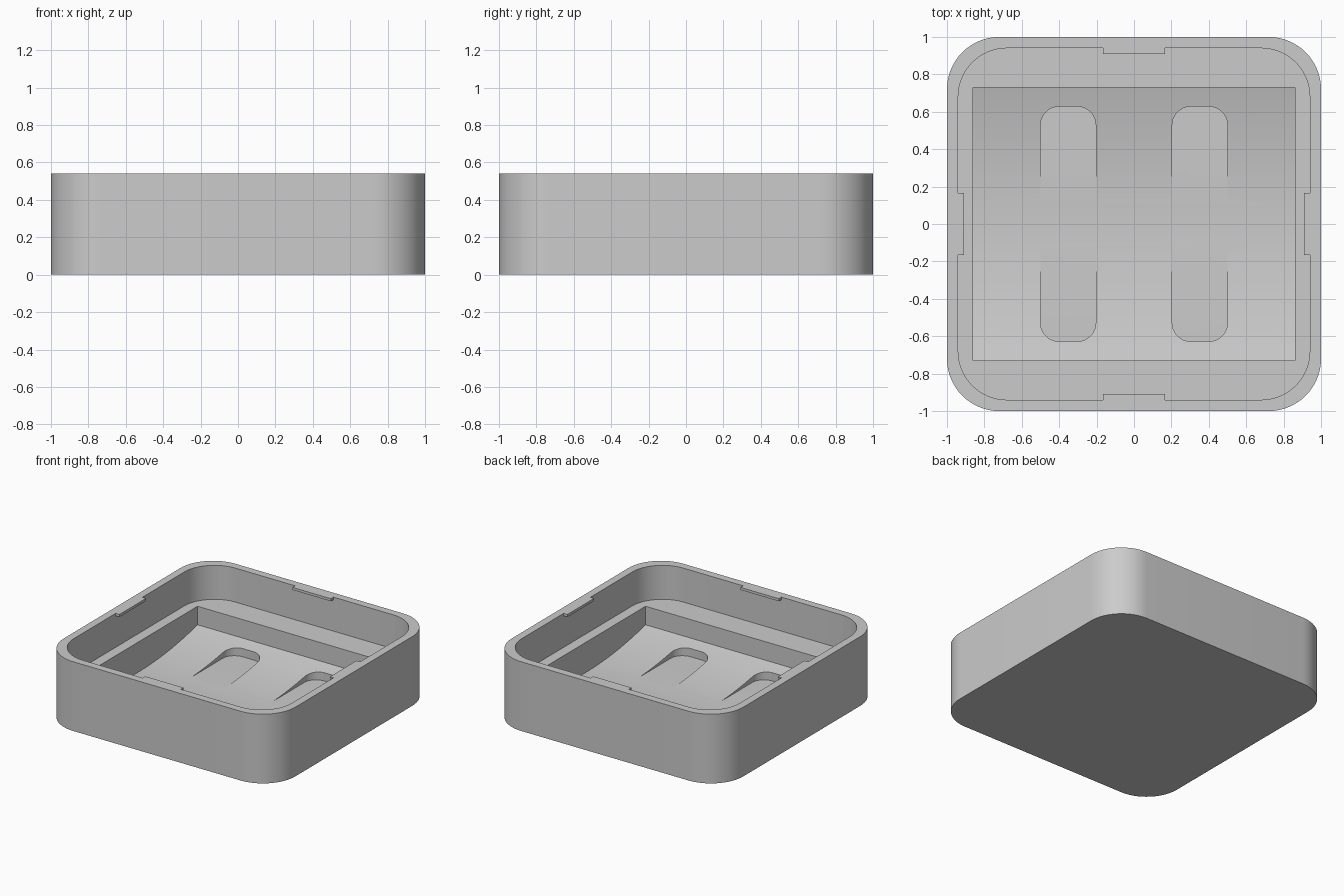
import bpy, math
from math import radians, cos, sin
from mathutils import Matrix

old = bpy.data.objects.get("Cube")
if old:
    bpy.data.objects.remove(old, do_unlink=True)

HEIGHT, LEDGE, SLOT_FLOOR = 0.54, 0.275, 0.043
PIT_X, PIT_Y = 0.86, 0.73

grey = bpy.data.materials.new("plain grey")
grey.use_nodes = True
grey.diffuse_color = (0.6, 0.6, 0.6, 1)
grey.node_tree.nodes["Principled BSDF"].inputs["Base Color"].default_value = (0.6, 0.6, 0.6, 1)


def rounded_rect(hx, hy, r, steps=16):
    """Counter-clockwise outline with quarter-circle corners."""
    pts = []
    for k, (sx, sy) in enumerate([(1, 1), (-1, 1), (-1, -1), (1, -1)]):
        for i in range(steps + 1):
            a = radians(90 * (k + i / steps))
            pts.append((sx * (hx - r) + r * cos(a), sy * (hy - r) + r * sin(a)))
    return pts


def prism(name, outline, low, high, place=Matrix()):
    """Extrude a closed outline along z, then move it into place."""
    n = len(outline)
    verts = [(x, y, z) for z in (low, high) for x, y in outline]
    faces = [list(range(n))[::-1], list(range(n, 2 * n))]
    faces += [(i, (i + 1) % n, n + (i + 1) % n, n + i) for i in range(n)]
    mesh = bpy.data.meshes.new(name)
    mesh.from_pydata(verts, [], faces)
    mesh.transform(place)
    mesh.materials.append(grey)
    obj = bpy.data.objects.new(name, mesh)
    bpy.context.collection.objects.link(obj)
    return obj


def select_only(obj):
    bpy.ops.object.select_all(action='DESELECT')
    obj.select_set(True)
    bpy.context.view_layer.objects.active = obj


def cut(target, cutter):
    mod = target.modifiers.new("cut", 'BOOLEAN')
    mod.operation, mod.solver, mod.object = 'DIFFERENCE', 'EXACT', cutter
    cutter.hide_render = True
    select_only(target)
    bpy.ops.object.modifier_apply(modifier=mod.name)
    bpy.data.objects.remove(cutter, do_unlink=True)


# Tray body with a rounded upper recess
tray = prism("tray_body", rounded_rect(1, 1, 0.28), 0, HEIGHT)
cut(tray, prism("recess_cutter", rounded_rect(0.94, 0.94, 0.26), LEDGE, 1))

# Rectangular well whose floor is a shallow arc, lowest along the middle
steps = 32
arc = [(y, 0.04 + 0.17 * y * y)
       for y in (PIT_Y * (2 * i / steps - 1) for i in range(steps + 1))]
well = arc + [(PIT_Y, 0.4), (-PIT_Y, 0.4)]
yz_to_x = Matrix(((0, 0, 1, 0), (1, 0, 0, 0), (0, 1, 0, 0), (0, 0, 0, 1)))
cut(tray, prism("well_cutter", well, -PIT_X, PIT_X, yz_to_x))

# Two long flat-bottomed slots that fade out at the low middle of the well
for side in (-1, 1):
    cut(tray, prism("slot_cutter", rounded_rect(0.148, 0.628, 0.1, 8), SLOT_FLOOR, 0.25,
                    Matrix.Translation((side * 0.352, 0, 0))))

select_only(tray)
bpy.ops.object.shade_smooth_by_angle(angle=radians(30))

# Thin catch tab in the middle of each rim side
tab = [(-0.165, 0.908), (0.165, 0.908), (0.165, 0.94), (-0.165, 0.94)]
for k, side in enumerate(("back", "right", "front", "left")):
    prism(side + "_catch_tab", tab, HEIGHT - 0.02, HEIGHT,
          Matrix.Rotation(-k * math.pi / 2, 4, 'Z'))
